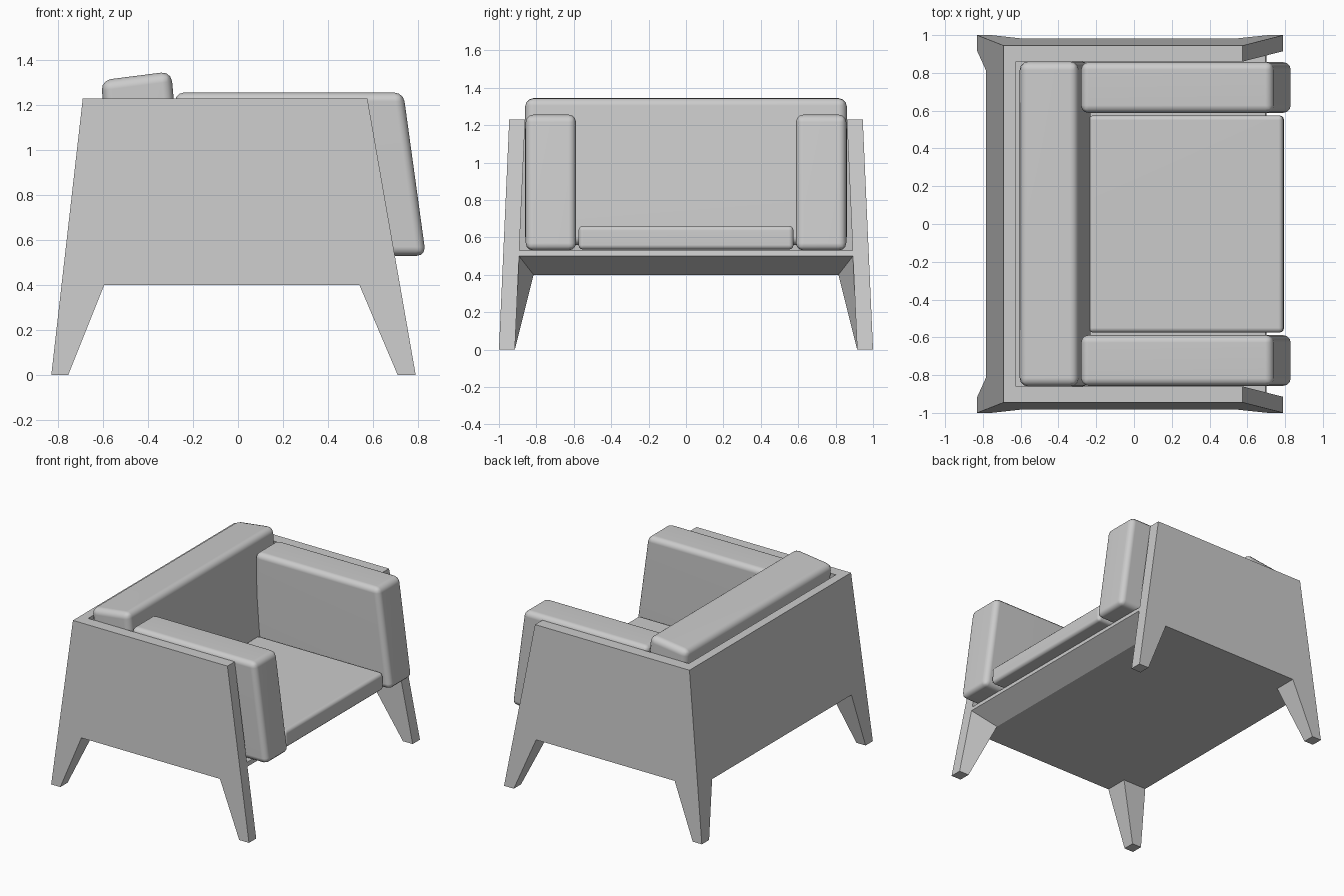
import bpy, bmesh

if "Cube" in bpy.data.objects:
    bpy.data.objects.remove(bpy.data.objects["Cube"])

H = 1.23  # height of the frame


def back_x(z): return -0.83 + 0.14 * z / H
def front_x(z): return 0.79 - 0.215 * z / H
def outer_y(z): return 1.0 - 0.055 * z / H
def inner_y(z): return 0.915 - 0.055 * z / H


def finish(name, bm):
    bmesh.ops.recalc_face_normals(bm, faces=bm.faces)
    me = bpy.data.meshes.new(name)
    bm.to_mesh(me)
    bm.free()
    ob = bpy.data.objects.new(name, me)
    bpy.context.collection.objects.link(ob)
    return ob


# Frame: one half (y > 0) with tapered legs, walls and base, then mirrored
P = {
    'a0': (-0.83, 1, 0), 'a1': (-0.755, 1, 0), 'a2': (-0.755, 0.915, 0), 'a3': (-0.83, 0.915, 0),
    'b0': (0.79, 1, 0), 'b1': (0.79, 0.915, 0), 'b2': (0.71, 0.915, 0), 'b3': (0.71, 1, 0),
    'c0': (-0.595, outer_y(.4), .4), 'c1': (-0.595, 0.815, .4), 'c2': (back_x(.4), 0.815, .4),
    'd0': (0.54, outer_y(.4), .4), 'd1': (0.54, 0.815, .4),
    'e': (front_x(.5), inner_y(.5), .5),
    'g0': (front_x(.53), inner_y(.53), .53), 'g1': (-0.68, inner_y(.53), .53),
    't0': (back_x(H), outer_y(H), H), 't1': (front_x(H), outer_y(H), H),
    't2': (front_x(H), inner_y(H), H), 't3': (-0.625, inner_y(H), H),
    'm0': (back_x(.4), 0, .4), 'm1': (0.54, 0, .4), 'm2': (front_x(.5), 0, .5),
    'm3': (front_x(.53), 0, .53), 'm4': (-0.68, 0, .53), 'm5': (-0.625, 0, H), 'm6': (back_x(H), 0, H),
}
FACES = [
    't0 t1 b0 b3 d0 c0 a1 a0', 'a0 a1 a2 a3', 'b0 b1 b2 b3',
    'c0 a1 a2 c1', 'a2 a3 c2 c1', 'd0 b3 b2 d1', 'b2 b1 e d1',
    't1 b0 b1 e g0 t2', 'e g0 m3 m2', 'd1 e m2 m1',
    'c0 d0 d1 c1', 'c2 c1 d1 m1 m0', 'a0 a3 c2 m0 m6 t0',
    't0 t3 t2 t1', 't0 m6 m5 t3', 't2 t3 g1 g0', 't3 m5 m4 g1', 'g0 g1 m4 m3',
]
bm = bmesh.new()
V = {k: bm.verts.new(p) for k, p in P.items()}
for f in FACES:
    bm.faces.new([V[k] for k in f.split()])
bmesh.ops.mirror(bm, geom=bm.verts[:] + bm.edges[:] + bm.faces[:], axis='Y', merge_dist=0.0005)
bmesh.ops.remove_doubles(bm, verts=bm.verts, dist=0.0005)
finish('chair_frame', bm)


# Cushions: a side profile (x, z) extruded across y with rounded edges
def cushion(name, profile, y0, y1, r):
    bm = bmesh.new()
    n = len(profile)
    A = [bm.verts.new((x, y0, z)) for x, z in profile]
    B = [bm.verts.new((x, y1, z)) for x, z in profile]
    bm.faces.new(A)
    bm.faces.new(B[::-1])
    for i in range(n):
        j = (i + 1) % n
        bm.faces.new((A[i], B[i], B[j], A[j]))
    ob = finish(name, bm)
    bev = ob.modifiers.new('round', 'BEVEL')
    bev.width = r
    bev.segments = 3
    bev.limit_method = 'NONE'
    for p in ob.data.polygons:
        p.use_smooth = True
    nrm = ob.modifiers.new('normals', 'WEIGHTED_NORMAL')
    nrm.keep_sharp = True
    return ob


arm = [(-0.28, 0.53), (0.835, 0.53), (0.735, 1.256), (-0.28, 1.256)]
cushion('arm_cushion_left', arm, -0.857, -0.588, 0.04)
cushion('arm_cushion_right', arm, 0.588, 0.857, 0.04)
cushion('back_cushion', [(-0.53, 0.56), (-0.225, 0.56), (-0.297, 1.35), (-0.61, 1.31)], -0.86, 0.86, 0.045)
cushion('seat_cushion', [(-0.24, 0.535), (0.795, 0.535), (0.79, 0.662), (-0.24, 0.662)], -0.575, 0.575, 0.025)
